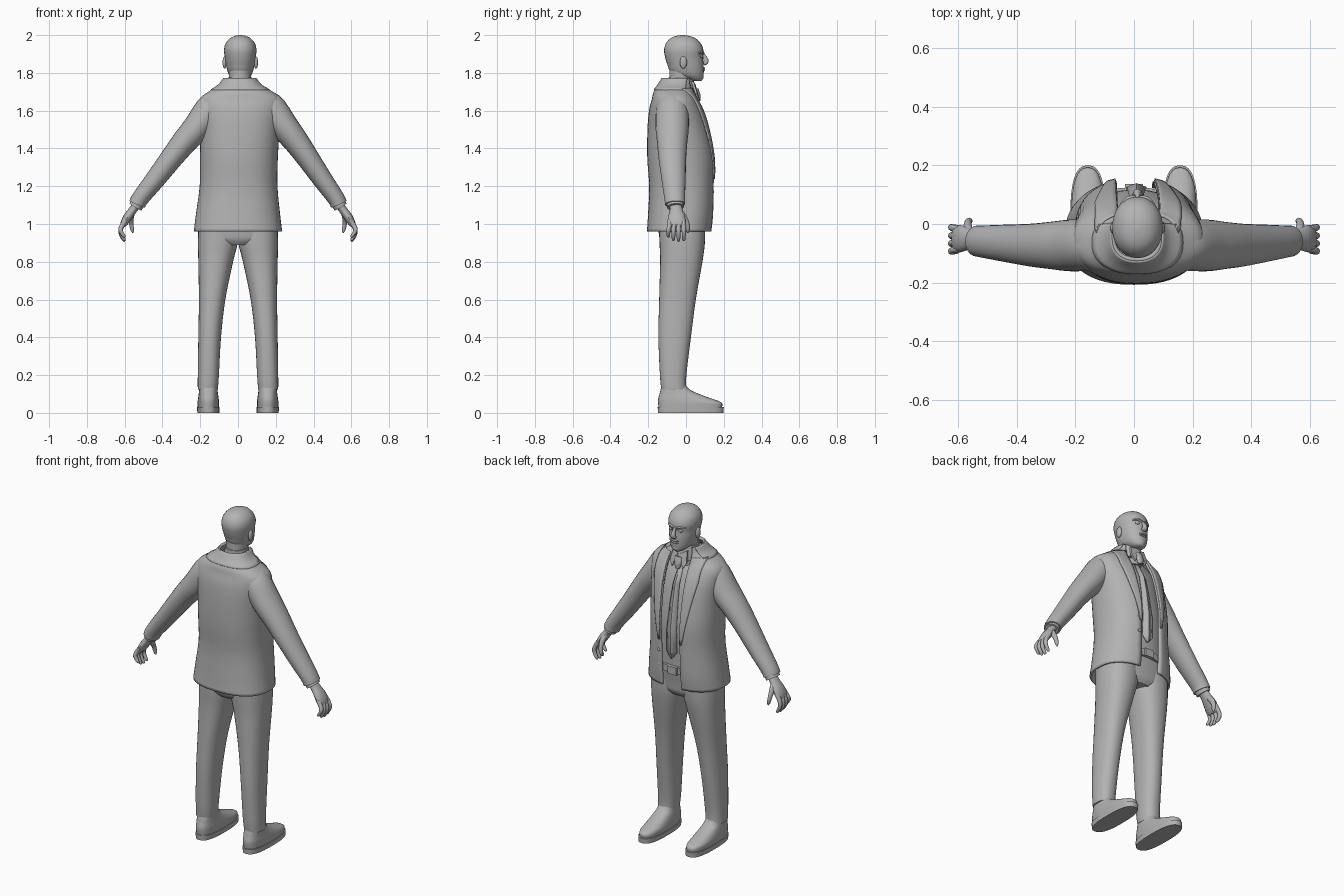
import bpy, bmesh, math
from mathutils import Vector as V

grey = bpy.data.materials.new("plain grey")
grey.diffuse_color = (0.45, 0.45, 0.45, 1)


def finish(name, bm, angle=40, recalc=True):
    if recalc:
        bmesh.ops.recalc_face_normals(bm, faces=bm.faces)
    me = bpy.data.meshes.new(name)
    bm.to_mesh(me)
    bm.free()
    me.materials.append(grey)
    ob = bpy.data.objects.new(name, me)
    bpy.context.collection.objects.link(ob)
    bpy.ops.object.select_all(action='DESELECT')
    bpy.context.view_layer.objects.active = ob
    ob.select_set(True)
    bpy.ops.object.shade_smooth_by_angle(angle=math.radians(angle))
    return ob


def dense(rows, k=4):
    """Smooth (Catmull-Rom) in-between rows."""
    out = []
    for i in range(len(rows) - 1):
        a, b, c, d = rows[max(i - 1, 0)], rows[i], rows[i + 1], rows[min(i + 2, len(rows) - 1)]
        for j in range(k):
            t = j / k
            out.append([0.5 * (2 * q + (r - p) * t + (2 * p - 5 * q + 4 * r - s) * t * t
                               + (3 * q - p - 3 * r + s) * t ** 3) for p, q, r, s in zip(a, b, c, d)])
    return out + [list(rows[-1])]


def skin(name, rings, closed=True, caps=True, angle=40, thick=0):
    bm = bmesh.new()
    vs = [[bm.verts.new(p) for p in r] for r in rings]
    n = len(rings[0])
    for a, b in zip(vs, vs[1:]):
        for i in range(n if closed else n - 1):
            j = (i + 1) % n
            bm.faces.new((a[i], a[j], b[j], b[i]))
    if closed and caps:
        bm.faces.new(vs[0])
        bm.faces.new(vs[-1])
    ob = finish(name, bm, angle)
    if thick:
        m = ob.modifiers.new("thickness", 'SOLIDIFY')
        m.thickness, m.offset = thick, 0
    return ob


def pt(row, t, n=2.4, off=0):
    """Point on a horizontal superellipse; t = 0 is the face side (+y)."""
    z, cx, cy, rx, ry = row
    s, c = math.sin(t), math.cos(t)
    return V((cx + (rx + off) * math.copysign(abs(s) ** (2 / n), s),
              cy + (ry + off) * math.copysign(abs(c) ** (2 / n), c), z))


def stack(name, rows, n=2.4, seg=32, k=4, **kw):
    return skin(name, [[pt(r, 2 * math.pi * i / seg, n) for i in range(seg)] for r in dense(rows, k)], **kw)


def sweep(name, rows, seg=16, k=4, axis=(0, 1, 0)):
    """Tube through (x, y, z, in-plane radius, sideways radius)."""
    rows = dense(rows, k)
    P = [V(r[:3]) for r in rows]
    rings = []
    for i, r in enumerate(rows):
        t = (P[min(i + 1, len(P) - 1)] - P[max(i - 1, 0)]).normalized()
        b = V(axis)
        b = (b - t * b.dot(t)).normalized()
        a = t.cross(b)
        rings.append([P[i] + a * r[3] * math.cos(u) + b * r[4] * math.sin(u)
                      for u in (2 * math.pi * j / seg for j in range(seg))])
    return skin(name, rings)


def ball(name, loc, size, seg=16):
    bm = bmesh.new()
    bmesh.ops.create_uvsphere(bm, u_segments=seg, v_segments=seg // 2 + 2, radius=1)
    for v in bm.verts:
        v.co = V(loc) + V(a * b for a, b in zip(v.co, size))
    return finish(name, bm)


def plate(name, outline, depth):
    """Flat outline of 3D points given thickness along y."""
    bm = bmesh.new()
    f = bm.faces.new([bm.verts.new(p) for p in outline])
    g = bmesh.ops.extrude_face_region(bm, geom=[f])['geom']
    for v in g:
        if isinstance(v, bmesh.types.BMVert):
            v.co.y -= depth
    return finish(name, bm, 30)


# Jacket body: rows of z, centre x, centre y, half width, half depth
TORSO = [(.96, 0, -.035, .228, .166), (1.05, 0, -.027, .217, .168), (1.2, .003, -.022, .2, .167),
         (1.35, .005, -.027, .2, .172), (1.5, .01, -.04, .205, .158), (1.6, .013, -.052, .216, .138),
         (1.66, .015, -.06, .212, .115), (1.7, .013, -.065, .16, .1), (1.735, .01, -.055, .105, .085),
         (1.77, .01, -.043, .077, .075)]
torso = dense(TORSO, 4)


def gap_angle(row, half):
    return math.asin(min(.98, half / row[3]) ** 1.2)


def opening(z):
    return .062 + .008 * max(0, min(1, (z - 1.2) / .4)) - .012 * max(0, (z - 1.68) / .09)


rings = []
for r in torso:
    g = gap_angle(r, opening(r[0]))
    rings.append([pt(r, g + (2 * math.pi - 2 * g) * i / 48) for i in range(49)])
skin("jacket_body", rings, closed=False, thick=.012)

# Lapels and jacket collar lie on the jacket
for s, side in ((1, "right"), (-1, "left")):
    rings = []
    for r in torso:
        f = (r[0] - 1.22) / .4
        if 0 <= f and r[0] < 1.72:
            g, w = gap_angle(r, opening(r[0])), min(.008 + .065 * f, .07)
            e = gap_angle(r, opening(r[0]) + w)
            rings.append([pt(r, s * (g + (e - g) * i / 5), off=.009) for i in range(6)])
    skin("lapel_" + side, rings, closed=False, thick=.008)
rings = []
for r in torso:
    if r[0] > 1.7:
        rings.append([pt(r, 1.0 + (2 * math.pi - 2) * i / 30, off=.008) for i in range(31)])
skin("jacket_collar", rings, closed=False, thick=.008)
for z in (1.08, 1.17, 1.26):
    ball("jacket_button", (.082, .143 - (.006 if z < 1.1 else 0), z), (.009, .006, .009), 10)

# Shirt, tie, belt
stack("shirt", [(z, cx, cy - .006, rx - .03, ry - .024) for z, cx, cy, rx, ry in TORSO[1:9]])
stack("shirt_collar", [(1.695, .01, -.022, .078, .078), (1.73, .01, -.022, .07, .072),
                       (1.775, .01, -.028, .064, .064)], n=2)
for s in (1, -1):
    plate("collar_point", [(.01 + s * .008, .052, 1.735), (.01 + s * .045, .04, 1.755),
                           (.01 + s * .055, .06, 1.69), (.01 + s * .035, .072, 1.655)], .012)


def shirt_front(z):
    a = min(torso, key=lambda r: abs(r[0] - z))
    return a[2] + a[4] - .03


skin("tie", [[V((.008 - w, shirt_front(z) + .006, z)), V((.008, shirt_front(z) + .018, z)),
              V((.008 + w, shirt_front(z) + .006, z))]
             for z, w in ((1.13, .002), (1.17, .034), (1.3, .031), (1.45, .025), (1.56, .02), (1.655, .014))],
     closed=False, thick=.008)
sweep("tie_knot", [(.01, .066, 1.65, .01, .014), (.01, .063, 1.68, .014, .022),
                   (.01, .052, 1.715, .013, .024)], axis=(1, 0, 0))
stack("belt", [(1.04, 0, -.024, .19, .149), (1.08, 0, -.024, .188, .149)], k=1)
plate("belt_buckle", [(x, .136, z) for x, z in ((-.03, 1.037), (.03, 1.037), (.03, 1.083), (-.03, 1.083))], .015)

# Trousers
stack("trouser_hips", [(.89, 0, -.02, .1, .1), (.92, 0, -.021, .19, .118), (.97, 0, -.022, .208, .125),
                       (1.08, 0, -.024, .185, .143)])
LEG = [(.125, .16, -.065, .053, .066), (.2, .157, -.068, .056, .07), (.4, .15, -.06, .06, .086),
       (.6, .137, -.045, .07, .097), (.8, .118, -.025, .092, .112), (.9, .107, -.02, .105, .12),
       (1.0, .105, -.02, .104, .122)]

# Arm: x, y, z, in-plane radius, depth radius
ARM = [(.1, -.07, 1.62, .075, .07), (.15, -.072, 1.617, .083, .085), (.232, -.073, 1.512, .075, .088),
       (.3, -.073, 1.43, .067, .08), (.36, -.072, 1.35, .06, .073), (.44, -.066, 1.24, .053, .064),
       (.515, -.06, 1.14, .046, .055), (.534, -.058, 1.105, .045, .053)]

for s, side in ((1, "right"), (-1, "left")):
    stack("trouser_leg_" + side, [(z, s * x, y, a, b) for z, x, y, a, b in LEG], n=2.3)
    # Shoe
    stack("shoe_sole_" + side, [(0, s * .157, .025, .058, .173), (.03, s * .157, .025, .06, .175)], n=2.6, k=1)
    stack("shoe_upper_" + side, [(.03, s * .157, .023, .056, .168), (.055, s * .157, .02, .057, .168),
                                 (.075, s * .157, -.005, .055, .142), (.1, s * .157, -.035, .051, .105),
                                 (.125, s * .157, -.058, .048, .076), (.155, s * .157, -.065, .045, .06)], n=2.5)

    def q(rows):
        # mirror; shoulders sit slightly off centre, hands do not
        return [(s * r[0] + .016 * max(0, min(1, (.53 - r[0]) / .3)),) + tuple(r[1:]) for r in rows]

    sweep("sleeve_" + side, q(ARM), 24)
    sweep("shirt_cuff_" + side, q([(.525, -.058, 1.12, .037, .045), (.543, -.056, 1.09, .037, .045)]), k=1)
    # Hand
    sweep("palm_" + side, q([(.53, -.055, 1.11, .022, .032), (.556, -.052, 1.075, .022, .034),
                             (.585, -.05, 1.035, .023, .045), (.605, -.05, 1.0, .018, .046),
                             (.61, -.05, .985, .01, .04)]))
    for i, (y, drop) in enumerate(((-.014, .005), (-.039, 0), (-.063, .005), (-.087, .022))):
        y2 = y * 1.12 + .004
        sweep("finger_%s_%d" % (side, i), q([
            (.595, y, 1.02, .012, .011), (.613, y, .992, .013, .012), (.622, y2, .962 + drop * .4, .0115, .0115),
            (.615, y2, .935 + drop * .8, .0105, .0105), (.602, y2, .912 + drop, .008, .008),
            (.599, y2, .907 + drop, .002, .002)]), 10, 3)
    sweep("thumb_" + side, q([(.56, -.035, 1.065, .016, .016), (.566, -.012, 1.035, .017, .015),
                              (.565, .006, 1.0, .013, .012), (.56, .01, .97, .011, .01),
                              (.556, .009, .953, .003, .003)]), 10, 3, (1, 0, 0))
    # Ear, eye, brow
    ball("ear_" + side, (.012 + s * .083, -.014, 1.855), (.011, .019, .033))
    ball("eye_" + side, (.012 + s * .031, .079, 1.888), (.014, .011, .008))
    sweep("brow_" + side, [(.012 + s * .008, .09, 1.902, .007, .008), (.012 + s * .032, .085, 1.909, .007, .009),
                           (.012 + s * .056, .066, 1.905, .005, .006)], 10)

# Head and neck
C = .012
stack("neck", [(1.66, .01, -.03, .066, .066), (1.74, .01, -.027, .058, .062), (1.83, C, -.022, .06, .066)], n=2)
stack("head", [(1.757, C, .052, .022, .028), (1.765, C, .045, .037, .043), (1.785, C, .018, .057, .075),
               (1.81, C, .004, .068, .09), (1.845, C, -.003, .076, .096), (1.88, C, -.01, .081, .1),
               (1.92, C, -.012, .086, .104), (1.955, C, -.014, .078, .093), (1.982, C, -.016, .056, .068),
               (1.995, C, -.017, .03, .037), (2.0, C, -.017, .004, .005)], n=2.1)
sweep("nose", [(C, .085, 1.905, .007, .007), (C, .098, 1.885, .01, .009), (C, .107, 1.863, .013, .014),
               (C, .1, 1.849, .01, .017), (C, .094, 1.845, .004, .008)], axis=(1, 0, 0))
for z in (1.826, 1.815):
    ball("lip", (C, .089, z), (.025, .012, .006))
ball("chin", (C, .075, 1.778), (.026, .019, .017))
